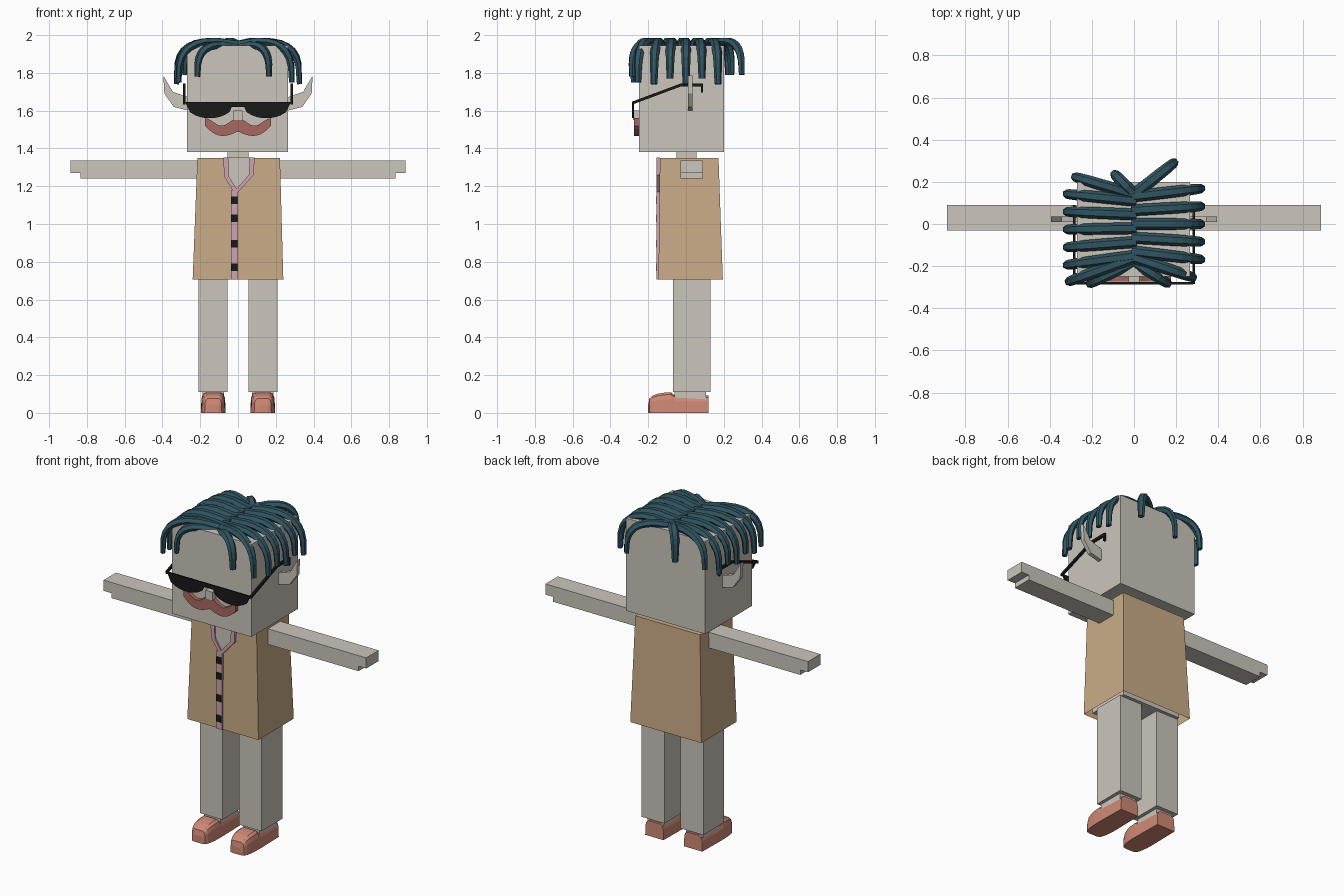
import bpy, bmesh
from math import sin, cos, pi
from mathutils import Vector

default_cube = bpy.data.objects.get("Cube")
if default_cube:
    bpy.data.objects.remove(default_cube, do_unlink=True)


def material(name, red, green, blue):
    mat = bpy.data.materials.new(name)
    mat.use_nodes = True
    mat.diffuse_color = (red, green, blue, 1)
    shader = mat.node_tree.nodes["Principled BSDF"]
    shader.inputs["Base Color"].default_value = mat.diffuse_color
    return mat


SKIN = material("pale skin", .6, .56, .5)
TAN = material("tan cloth", .59, .41, .24)
PINK = material("pink trim", .62, .37, .44)
BLACK = material("glossy black", .01, .01, .01)
TEAL = material("teal hair", .03, .09, .12)
RUST = material("rust moustache", .39, .14, .12)
CORAL = material("coral shoe", .63, .25, .18)


def loft(name, mat, rings, open_start=False):
    """Skin a row of equal-sized rings into one solid."""
    bm = bmesh.new()
    rows = [[bm.verts.new(point) for point in ring] for ring in rings]
    for low, high in zip(rows, rows[1:]):
        for i in range(len(low)):
            bm.faces.new((low[i - 1], low[i], high[i], high[i - 1]))
    bm.faces.new(rows[-1])
    if not open_start:
        bm.faces.new(rows[0])
    bmesh.ops.recalc_face_normals(bm, faces=bm.faces)
    mesh = bpy.data.meshes.new(name)
    bm.to_mesh(mesh)
    bm.free()
    mesh.materials.append(mat)
    part = bpy.data.objects.new(name, mesh)
    bpy.context.collection.objects.link(part)


def rectangle(x, y, height):
    (left, right), (front, back) = x, y
    return [(left, front, height), (right, front, height),
            (right, back, height), (left, back, height)]


def box(name, mat, x, y, z, side=1):
    x = [side * value for value in x]
    loft(name, mat, [rectangle(x, y, height) for height in z])


def plate(name, mat, outline, y, side=1):
    """Front-facing outline in x and z, given thickness along y."""
    loft(name, mat, [[(side * x, depth, z) for x, z in outline] for depth in y])


def ribbon(path, across, up):
    """Outline of a band that follows a path of points."""
    lower = [(a - across, b - up) for a, b in path]
    upper = [(a + across, b + up) for a, b in path]
    return lower + upper[::-1]


# Head, neck and body
box("head", SKIN, x=(-.27, .265), y=(-.25, .2), z=(1.38, 1.945))
box("nose", SKIN, x=(-.025, .025), y=(-.28, -.24), z=(1.55, 1.6))
box("neck", SKIN, x=(-.055, .055), y=(-.05, .055), z=(1.3, 1.4))
box("body", SKIN, x=(-.2, .2), y=(-.12, .15), z=(.715, 1.33))

# Vest, open at the hem
hem = rectangle((-.24, .24), (-.146, .195), .705)
shoulders = rectangle((-.215, .222), (-.138, .172), 1.35)
loft("vest", TAN, [hem, shoulders], open_start=True)

# Neckline, collar and buttoned placket
trim_depth = (-.155, -.138)
left_edge = [(.075, 1.352), (.07, 1.26), (-.01, 1.17)]
right_edge = [(-.065, 1.352), (-.06, 1.25), (-.01, 1.17)]
plate("neckline", SKIN, left_edge + right_edge[1::-1], y=(-.147, -.138))
plate("left_collar", PINK, ribbon(left_edge, across=.013, up=0), trim_depth)
plate("right_collar", PINK, ribbon(right_edge, across=.013, up=0), trim_depth)
box("placket", PINK, x=(-.038, 0), y=trim_depth, z=(.705, 1.18))
for height in (.77, .895, 1.03, 1.125):
    box("button", BLACK, x=(-.036, -.002), y=(-.16, -.15),
        z=(height - .02, height + .02))

# Shoe rules: a domed cross-section and a rounded toe
dome = []
for i in range(8):
    angle = pi * i / 7
    width = abs(cos(angle)) ** .3
    dome.append((width if cos(angle) > 0 else -width, abs(sin(angle)) ** .5))
shoe_stations = [(.118, .95, .85), (-.06, 1, .85)]
for i in range(6):
    angle = pi / 2 * i / 5
    size = .4 + .6 * cos(angle) ** .6
    shoe_stations.append((-.08 - .12 * sin(angle), size, size))

# Curves shared by the lenses and the moustache
steps = [i / 10 for i in range(11)]
lens = [(.02 + .26 * u, 1.645 - .085 * abs(sin(pi * u)) ** .4) for u in steps]
whisker_top = [(.175 * u, 1.54 + .02 * cos(2 * pi * u)) for u in steps]
whisker_base = [(.175 * u, 1.49 - .025 * sin(pi * u) + .03 * u ** 4) for u in steps]
ear = [(.26, 1.6), (.34, 1.62), (.39, 1.69), (.395, 1.785), (.345, 1.7), (.26, 1.67)]
temple = ribbon([(-.285, 1.64), (-.03, 1.735), (.09, 1.735)], across=0, up=.008)

for side, label in ((1, "left"), (-1, "right")):
    # Arm and hand
    box(label + "_arm", SKIN, x=(.215, .835), y=(-.03, .09), z=(1.24, 1.335), side=side)
    box(label + "_hand", SKIN, x=(.83, .887), y=(-.03, .09), z=(1.27, 1.335), side=side)
    # Leg, ankle and shoe
    box(label + "_leg", SKIN, x=(.055, .208), y=(-.07, .13), z=(.11, .72), side=side)
    box(label + "_ankle", SKIN, x=(.075, .188), y=(-.06, .105), z=(.07, .12), side=side)
    loft(label + "_shoe", CORAL,
         [[(side * .131 + .065 * wide * x, y, .11 * tall * z) for x, z in dome]
          for y, wide, tall in shoe_stations])
    # Ear and moustache half
    plate(label + "_ear", SKIN, ear, y=(.01, .035), side=side)
    plate(label + "_moustache", RUST, whisker_top + whisker_base[::-1],
          y=(-.274, -.245), side=side)
    # Sunglasses: lens and hooked temple
    plate(label + "_lens", BLACK, lens, y=(-.286, -.276), side=side)
    temple_x = (.278, .29)
    loft(label + "_temple", BLACK,
         [[(side * x, y, z) for y, z in temple] for x in temple_x])
    box(label + "_temple_hook", BLACK, temple_x, y=(.08, .09), z=(1.695, 1.74), side=side)

box("bridge", BLACK, x=(-.05, .05), y=(-.286, -.276), z=(1.62, 1.645))


def lock(start, end, tip, peak=1.98):
    """A lock of hair that leaves the parting, arcs outward and hangs down."""
    start, end = Vector((*start, 0)), Vector((*end, 0))
    outward = (end - start).normalized()
    up = Vector((0, 0, 1))
    across = up.cross(outward)
    path, sizes = [], []
    for i in range(9):
        angle = pi / 2 * i / 8
        reach = sin(angle) ** .6
        fall = 1 - abs(cos(angle)) ** .6
        dip = .03 * (1 - reach) ** 2
        path.append(start.lerp(end, reach) + up * (peak - dip - fall * (peak - tip)))
        sizes.append(1 - .35 * fall)
    rings = []
    for i, centre in enumerate(path):
        ahead, behind = path[min(i + 1, len(path) - 1)], path[max(i - 1, 0)]
        normal = (ahead - behind).normalized().cross(across)
        corners = [pi / 3 * k for k in range(6)]
        rings.append([centre + sizes[i] * (across * cos(c) * .028 + normal * sin(c) * .022)
                      for c in corners])
    loft("hair_lock", TEAL, rings)


# Side locks, fanning slightly from front to back
for side in (1, -1):
    for row in range(-2, 3):
        root = .065 * row - (.02 if side < 0 else 0)
        lock((-.01 * side, root), (.325 * side, 1.3 * root), tip=1.74 + .03 * (row % 2))

# Corner locks at the front, then at the back
for x, y in ((.285, -.255), (-.315, -.275)):
    lock((0, -.16), (x, y), tip=1.75)
for x in (.165, -.215):
    lock((0, -.18), (x, -.285), tip=1.78, peak=1.96)
for x, y in ((.195, .295), (-.095, .24), (-.285, .225)):
    lock((0, .14), (x, y), tip=1.79)
